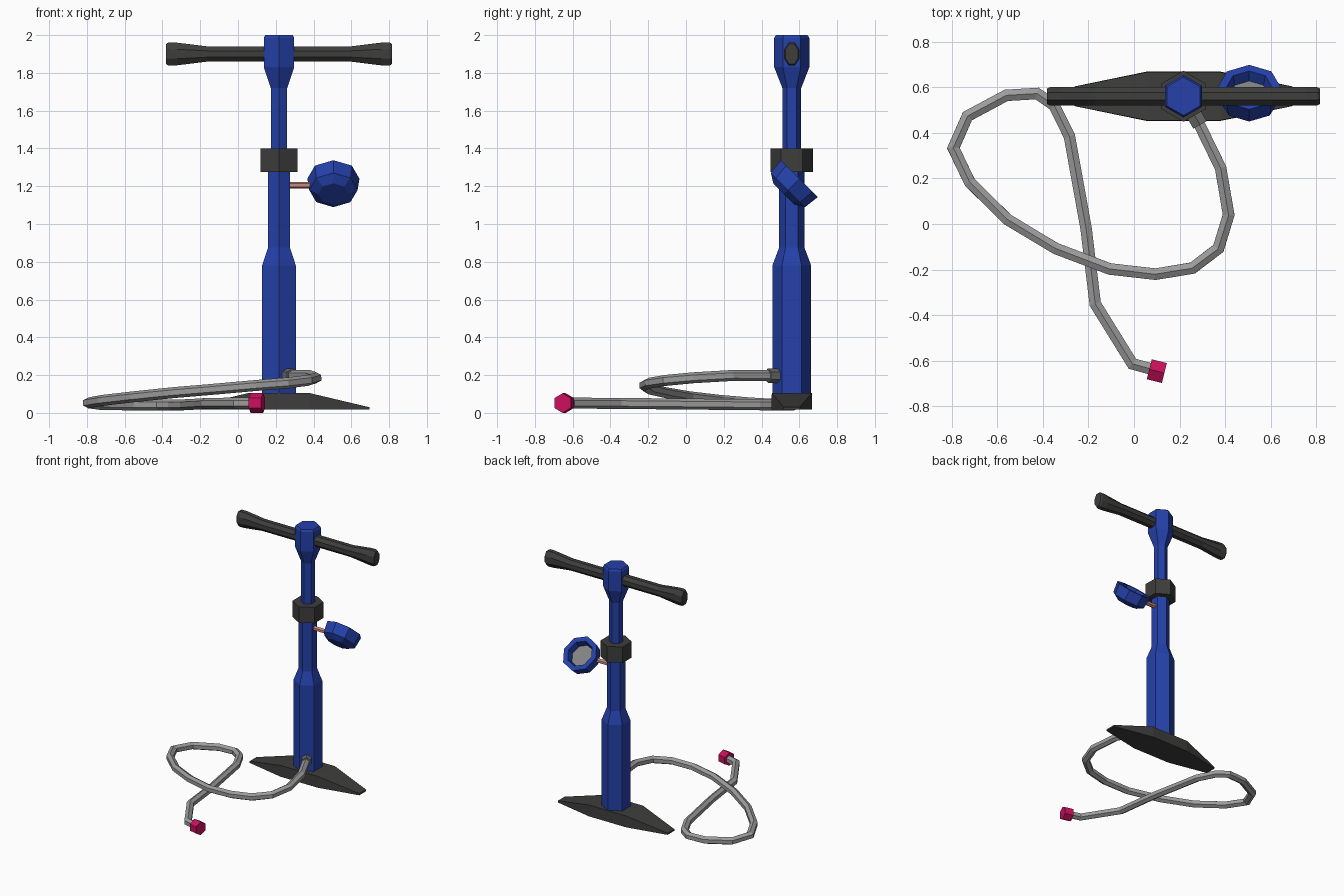
import bpy, bmesh, math
from mathutils import Vector

if "Cube" in bpy.data.objects:
    bpy.data.objects.remove(bpy.data.objects["Cube"])

def mat(name, rgb):
    m = bpy.data.materials.new(name)
    m.diffuse_color = (*rgb, 1)
    m.use_nodes = True
    m.node_tree.nodes["Principled BSDF"].inputs["Base Color"].default_value = m.diffuse_color
    return m

BLUE = mat("blue", (0.018, 0.052, 0.40))
DARK = mat("dark_grey", (0.047, 0.047, 0.046))
HOSE = mat("hose_grey", (0.33, 0.33, 0.33))
STEEL = mat("fitting_grey", (0.15, 0.15, 0.15))
DIAL = mat("dial_grey", (0.23, 0.23, 0.23))
COPPER = mat("copper", (0.60, 0.25, 0.20))
PINK = mat("pink", (0.60, 0.005, 0.11))

UP = Vector((0, 0, 1))

def loft(name, rings, mats, end_mat=0):
    """Skin equal-sized rings of points and cap both ends."""
    me = bpy.data.meshes.new(name)
    bm = bmesh.new()
    vs = [[bm.verts.new(p) for p in r] for r in rings]
    n = len(vs[0])
    for a, b in zip(vs, vs[1:]):
        for i in range(n):
            j = (i + 1) % n
            bm.faces.new((a[i], a[j], b[j], b[i]))
    bm.faces.new(vs[0])
    bm.faces.new(vs[-1]).material_index = end_mat
    bmesh.ops.recalc_face_normals(bm, faces=bm.faces)
    bm.to_mesh(me)
    bm.free()
    for m in mats:
        me.materials.append(m)
    ob = bpy.data.objects.new(name, me)
    bpy.context.collection.objects.link(ob)
    return ob

def ring(c, side, up, rs, ru, n, phase=0.0):
    c = Vector(c)
    out = []
    for i in range(n):
        a = math.tau * i / n + phase
        out.append(c + side * rs * math.cos(a) + up * ru * math.sin(a))
    return out

def lathe(name, origin, axis, prof, n, mats, phase=0.0, end_mat=0):
    """Turn (distance, radius) pairs about an axis."""
    axis = Vector(axis).normalized()
    ref = UP if abs(axis.z) < 0.9 else Vector((0, 1, 0))
    side = axis.cross(ref).normalized()
    up = side.cross(axis)
    o = Vector(origin)
    return loft(name, [ring(o + axis * d, side, up, r, r, n, phase) for d, r in prof],
                mats, end_mat)

CX, CY = 0.217, 0.56
HEX = math.pi / 2        # a corner towards "up" of the section

# Foot plate: eight-sided plan tapering down towards the tips
xs = ((-0.478, 0.043, 0.03), (-0.162, 0.108, 0.105), (0.162, 0.108, 0.105), (0.478, 0.043, 0.03))
loft("foot_base", [[(CX + x, CY - w, 0.017), (CX + x, CY + w, 0.017),
                    (CX + x, CY + w * 0.98, z), (CX + x, CY - w * 0.98, z)]
                   for x, w, z in xs], [DARK])

# Column: barrel, collar, plunger with flared head
lathe("barrel", (CX, CY, 0), UP, [(0.06, 0.103), (0.78, 0.103), (0.875, 0.067), (1.30, 0.067)],
      6, [BLUE], HEX)
lathe("collar", (CX, CY, 0), UP, [(1.275, 0.112), (1.40, 0.112)], 6, [DARK], HEX)
lathe("plunger", (CX, CY, 0), UP, [(1.35, 0.05), (1.72, 0.05), (1.83, 0.093),
                                   (1.985, 0.093), (2.0, 0.084)], 6, [BLUE], HEX)

# Handle bar: constant depth, grips taller at both ends
k = 1 / math.cos(math.pi / 8)
half = [(0.599, 0.034, 0.053), (0.585, 0.040, 0.061), (0.54, 0.040, 0.060), (0.385, 0.040, 0.041)]
bar = [(-x, w, h) for x, w, h in half] + half[::-1]
loft("handle", [ring((CX + x, CY, 1.90), Vector((0, 1, 0)), UP, w * k, h * k, 8, math.pi / 8)
                for x, w, h in bar], [DARK])

# Pressure gauge: tilted cup with recessed dial, on a short stem
lathe("gauge", (0.505, 0.60, 1.24), (0, 1, 1),
      [(-0.115, 0.08), (-0.085, 0.128), (0, 0.138), (0, 0.100), (-0.05, 0.088)],
      8, [BLUE, DIAL], 0, 1)
lathe("gauge_stem", (CX, CY, 1.205), (1, 0, 0), [(0.03, 0.018), (0.20, 0.018)], 6, [COPPER], HEX)

# Hose fitting on the front right face of the barrel
out = Vector((0.5, -0.866, 0))
lathe("hose_fitting", (CX, CY, 0.197), out, [(0.07, 0.039), (0.145, 0.039)], 6, [STEEL], HEX)

# Hose: one loop over the floor
path = [Vector(p) for p in (
    (0.275, 0.46, 0.197), (0.38, 0.245, 0.198), (0.415, 0.04, 0.186), (0.37, -0.107, 0.172),
    (0.257, -0.193, 0.158), (0.094, -0.22, 0.145), (-0.107, -0.197, 0.127),
    (-0.344, -0.107, 0.107), (-0.555, 0.02, 0.085), (-0.72, 0.183, 0.066),
    (-0.792, 0.333, 0.053), (-0.73, 0.473, 0.045), (-0.56, 0.564, 0.042),
    (-0.425, 0.572, 0.042), (-0.35, 0.52, 0.042), (-0.283, 0.384, 0.043),
    (-0.21, -0.02, 0.047), (-0.17, -0.35, 0.05), (-0.007, -0.613, 0.052),
    (0.08, -0.637, 0.052))]
rings = []
for i, p in enumerate(path):
    d0 = (p - path[max(i - 1, 0)]).normalized()
    d1 = (path[min(i + 1, len(path) - 1)] - p).normalized()
    d = (d0 + d1).normalized()
    s = d.cross(UP).normalized()
    mitre = 1 / max(0.8, d.dot(d1 if d1.length else d0))
    rings.append(ring(p, s, s.cross(d), 0.029 * mitre, 0.029, 6, HEX))
loft("hose", rings, [HOSE])

# Valve connector on the hose end
lathe("valve_connector", (0.10, -0.645, 0.052), (1, -0.25, 0),
      [(-0.034, 0.052), (0.034, 0.052)], 6, [PINK], HEX)
